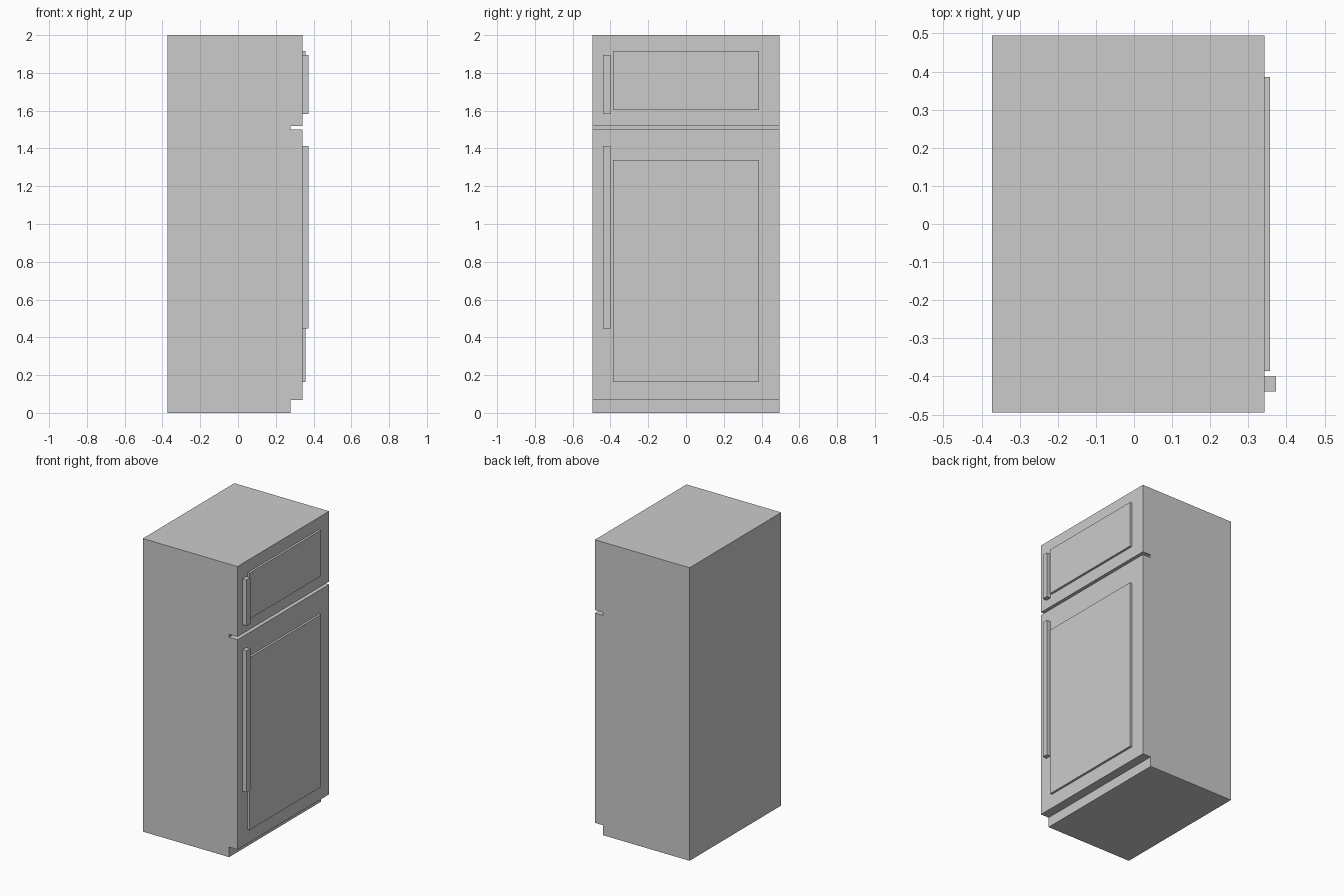
import bpy
import bmesh
from mathutils import Vector

if "Cube" in bpy.data.objects:
    bpy.data.objects.remove(bpy.data.objects["Cube"])


def box(name, x, y, z):
    """Axis-aligned box from (min, max) ranges."""
    lo, hi = Vector((x[0], y[0], z[0])), Vector((x[1], y[1], z[1]))
    bm = bmesh.new()
    bmesh.ops.create_cube(bm, size=1)
    for v in bm.verts:
        v.co = Vector(c * s for c, s in zip(v.co, hi - lo))
    mesh = bpy.data.meshes.new(name)
    bm.to_mesh(mesh)
    bm.free()
    obj = bpy.data.objects.new(name, mesh)
    obj.location = (lo + hi) / 2
    bpy.context.collection.objects.link(obj)
    return obj


BACK, BODY_FRONT, DOOR_FRONT = -0.373, 0.279, 0.342
WIDTH = (-0.494, 0.494)

# Cabinet
box("cabinet", (BACK, BODY_FRONT), WIDTH, (0, 2))

# Doors, each with a raised panel and a vertical handle
doors = {
    "freezer": ((1.52, 2.0), (1.603, 1.917), (1.582, 1.896)),
    "fridge": ((0.068, 1.5), (0.164, 1.34), (0.446, 1.412)),
}
for name, (door_z, panel_z, handle_z) in doors.items():
    box(name + "_door", (BODY_FRONT, DOOR_FRONT), WIDTH, door_z)
    box(name + "_panel", (BODY_FRONT + 0.004, 0.357), (-0.386, 0.386), panel_z)
    box(name + "_handle", (DOOR_FRONT, 0.373), (-0.439, -0.4), handle_z)
